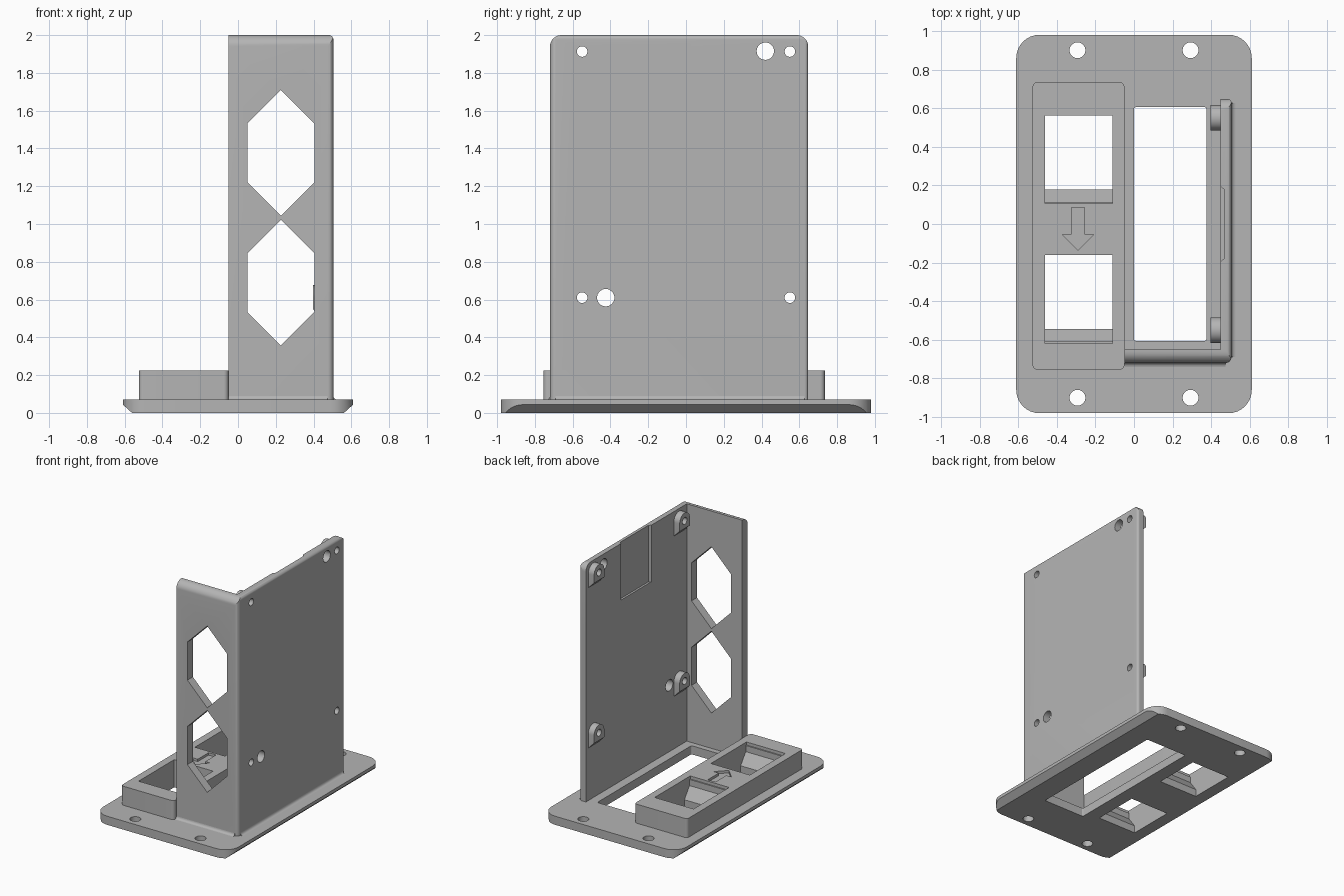
import bpy, bmesh, math

cube = bpy.data.objects.get("Cube")
if cube:
    bpy.data.objects.remove(cube, do_unlink=True)

grey = bpy.data.materials.new("plain grey")
grey.use_nodes = True
colour = (0.46, 0.46, 0.46, 1)
grey.diffuse_color = colour
grey.node_tree.nodes["Principled BSDF"].inputs["Base Color"].default_value = colour


def prism(name, pts, axis, lo, hi):
    """Extrude a 2D outline along one axis."""
    place = {"x": lambda u, v, w: (w, u, v),
             "y": lambda u, v, w: (u, w, v),
             "z": lambda u, v, w: (u, v, w)}[axis]
    bm = bmesh.new()
    a = [bm.verts.new(place(u, v, lo)) for u, v in pts]
    b = [bm.verts.new(place(u, v, hi)) for u, v in pts]
    bm.faces.new(a)
    bm.faces.new(b[::-1])
    n = len(pts)
    for i in range(n):
        j = (i + 1) % n
        bm.faces.new((a[i], b[i], b[j], a[j]))
    bmesh.ops.recalc_face_normals(bm, faces=bm.faces)
    mesh = bpy.data.meshes.new(name)
    bm.to_mesh(mesh)
    bm.free()
    mesh.materials.append(grey)
    ob = bpy.data.objects.new(name, mesh)
    bpy.context.collection.objects.link(ob)
    return ob


def arc(cx, cy, r, start, end, steps=8):
    angles = [math.radians(start + (end - start) * i / steps) for i in range(steps + 1)]
    return [(cx + r * math.cos(t), cy + r * math.sin(t)) for t in angles]


def circle(cx, cy, r):
    return arc(cx, cy, r, 0, 360, 32)[:-1]


def rect(x0, y0, x1, y1, radii=(0, 0, 0, 0)):
    """Rectangle with radii for lower left, lower right, upper right, upper left."""
    corners = [(x0, y0, 1, 1), (x1, y0, -1, 1), (x1, y1, -1, -1), (x0, y1, 1, -1)]
    pts = []
    for i, ((x, y, sx, sy), r) in enumerate(zip(corners, radii)):
        if r:
            pts += arc(x + sx * r, y + sy * r, r, 180 + 90 * i, 270 + 90 * i)
        else:
            pts.append((x, y))
    return pts


def combine(ob, tool, operation="DIFFERENCE"):
    mod = ob.modifiers.new("shape", "BOOLEAN")
    mod.operation, mod.solver, mod.object = operation, "EXACT", tool
    bpy.context.view_layer.update()
    deps = bpy.context.evaluated_depsgraph_get()
    mesh = bpy.data.meshes.new_from_object(ob.evaluated_get(deps))
    ob.modifiers.clear()
    ob.data = mesh


def apply_tool(obs, tool, operation="DIFFERENCE"):
    for ob in obs:
        combine(ob, tool, operation)
    bpy.data.objects.remove(tool, do_unlink=True)


# Base plate, undercut along its long sides
plate = prism("base_plate", rect(-.61, -.98, .61, .98, (.12,) * 4), "z", 0, .07)
undercut = [(-.56, -.001), (.56, -.001), (.611, .045), (.611, .1), (-.611, .1), (-.611, .045)]
apply_tool([plate], prism("undercut", undercut, "y", -1.1, 1.1), "INTERSECT")
for x in (-.293, .293):
    for y in (-.9, .9):
        apply_tool([plate], prism("screw_cut", circle(x, y, .041), "z", -.1, .2))
window = rect(0, -.605, .375, .605, (.01,) * 4)
apply_tool([plate], prism("window_cut", window, "z", -.1, .2))

# Raised socket block with two stepped openings and an engraved arrow
block = prism("socket_block", rect(-.525, -.755, -.05, .735, (.025,) * 4), "z", .07, .225)
socket = [(.458, .3), (0, .3), (0, .2), (.01, .2), (.01, .15),
          (.075, .06), (.075, -.05), (.458, -.05)]
for y in (-.618, .105):
    outline = [(y + u, v) for u, v in socket]
    apply_tool([plate, block], prism("socket_cut", outline, "x", -.462, -.112))
half_arrow = [(0, -.137), (.08, -.055), (.034, -.055), (.034, .085)]
arrow = [(-.29 + s * u, v) for s, side in ((1, half_arrow), (-1, half_arrow[:0:-1]))
         for u, v in side]
apply_tool([block], prism("arrow_cut", arrow, "z", .205, .3))

# Upright L-shaped bracket, rounded on its outer edges
footprint = ([(-.05, -.65), (-.05, -.72)] + arc(.475, -.69, .03, -90, 0)
             + arc(.485, .627, .02, 0, 90) + [(.448, .647), (.448, -.65)])
bracket = prism("upright_bracket", footprint, "z", .06, 2.1)
side = rect(-.72, 0, .647, 2, (0, 0, .06, .06))
side = [(u - .0001 if u < -.71 else u, v) for u, v in side]
apply_tool([bracket], prism("side_outline", side, "x", -.2, .7), "INTERSECT")
front = rect(-.2, 0, .5051, 2.0001, (0, 0, .025, 0))
apply_tool([bracket], prism("front_outline", front, "y", -.9, .9), "INTERSECT")

# Stretched hexagon openings in the front panel
for z in (.69, 1.377):
    hexagon = [(.227, z + .333), (.405, z + .155), (.405, z - .155),
               (.227, z - .333), (.049, z - .155), (.049, z + .155)]
    apply_tool([bracket], prism("hexagon_cut", hexagon, "y", -.8, -.6))

# Shallow recess at the top of the inner wall
recess = [(.44, -.2), (.465, -.18), (.465, .18), (.44, .2)]
apply_tool([bracket], prism("recess_cut", recess, "z", 1.54, 2.1))

# Mounting pads with sloped undersides and screw holes
parts = [plate, block, bracket]
for z, row in ((.61, "lower"), (1.913, "upper")):
    for y, end in ((-.55, "front"), (.55, "back")):
        outline = arc(y, z, .066, 0, 180, 16) + [(y - .066, z - .13), (y + .066, z - .13)]
        pad = prism(row + "_" + end + "_pad", outline, "x", .396, .455)
        slope = [(.39, z + .1), (.39, z - .055), (.46, z - .125), (.46, z + .1)]
        apply_tool([pad], prism("pad_slope", slope, "y", y - .1, y + .1), "INTERSECT")
        apply_tool([pad, bracket], prism("pad_hole", circle(y, z, .028), "x", .3, .6))
        parts.append(pad)

# Larger access holes beside two of the pads
for y, z in ((.42, 1.915), (-.425, .61)):
    apply_tool([bracket], prism("access_cut", circle(y, z, .046), "x", .3, .6))

# Small fillets where the bracket meets the plate
for name, edge, axis, lo, hi, s in (("side_fillet", .505, "x", -.69, .627, 1),
                                    ("front_fillet", -.72, "y", -.05, .475, -1)):
    curve = [(edge - s * .01, .065), (edge - s * .01, .09)]
    curve += [(edge + s * (.02 - .02 * math.cos(t)), .09 - .02 * math.sin(t))
              for t in (math.pi / 8 * k for k in range(5))]
    curve.append((edge + s * .02, .065))
    if axis == "x":
        parts.append(prism(name, curve, "y", lo, hi))
    else:
        parts.append(prism(name, curve, "x", lo, hi))

# Smooth the curved surfaces while keeping edges sharp
bpy.ops.object.select_all(action="DESELECT")
for ob in parts:
    ob.select_set(True)
bpy.context.view_layer.objects.active = plate
bpy.ops.object.shade_smooth_by_angle(angle=math.radians(30))
